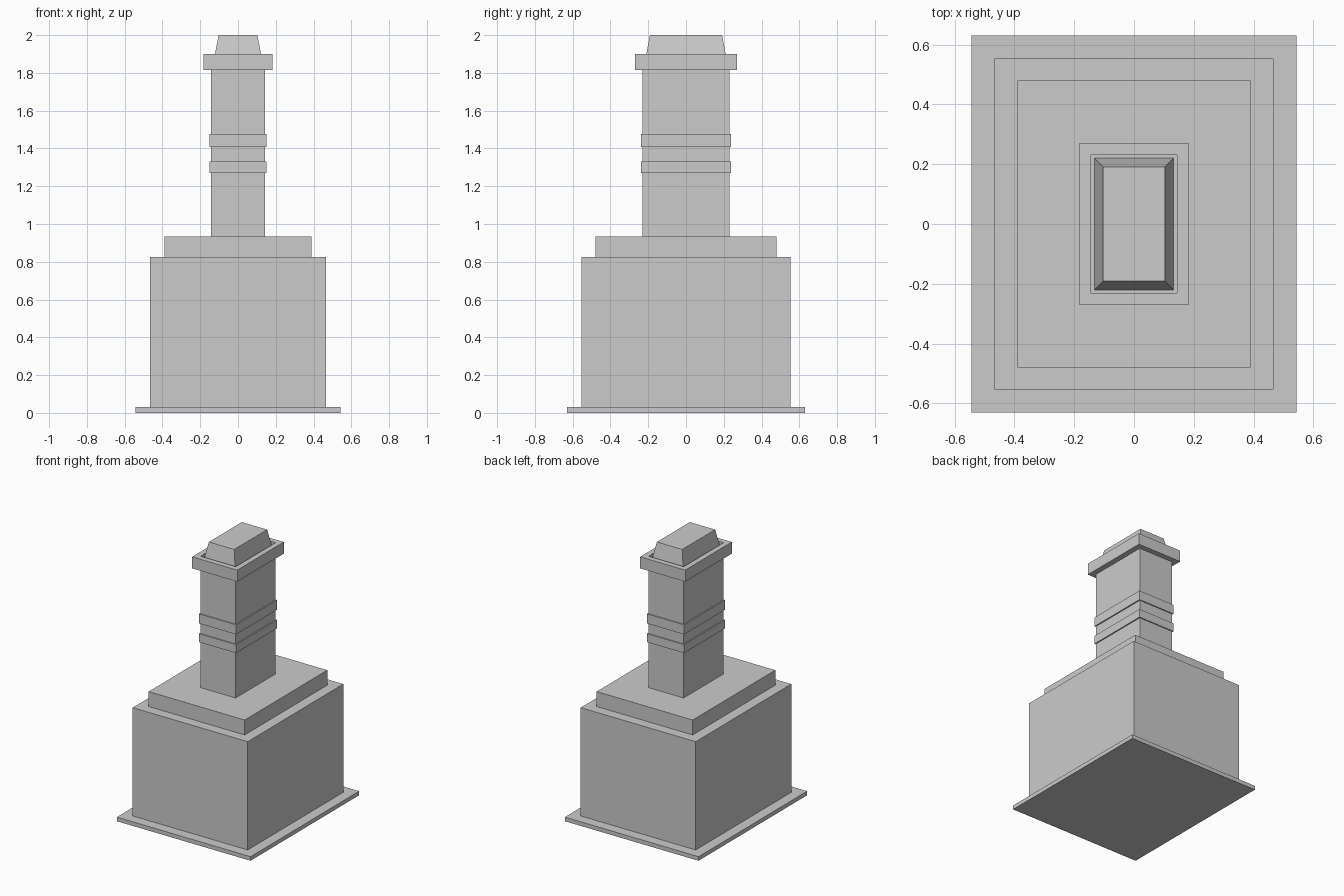
import bpy, bmesh

if "Cube" in bpy.data.objects:
    bpy.data.objects.remove(bpy.data.objects["Cube"])


def slab(name, hx, hy, z0, z1, top=None, rim=None):
    """Rectangular block; top = half sizes of a tapered top, rim = (width, depth) of a recess."""
    tx, ty = top or (hx, hy)
    corners = [(-1, -1), (1, -1), (1, 1), (-1, 1)]
    bm = bmesh.new()
    low = [bm.verts.new((sx * hx, sy * hy, z0)) for sx, sy in corners]
    high = [bm.verts.new((sx * tx, sy * ty, z1)) for sx, sy in corners]
    bm.faces.new(low[::-1])
    lid = bm.faces.new(high)
    for i in range(4):
        j = (i + 1) % 4
        bm.faces.new((low[i], low[j], high[j], high[i]))
    bm.normal_update()
    if rim:
        width, depth = rim
        # Flat rim, then a straight-walled recess inside it
        bmesh.ops.inset_region(bm, faces=[lid], thickness=width, use_even_offset=True)
        bmesh.ops.inset_region(bm, faces=[lid], thickness=0)
        for v in lid.verts:
            v.co.z -= depth
    bmesh.ops.recalc_face_normals(bm, faces=bm.faces[:])
    mesh = bpy.data.meshes.new(name)
    bm.to_mesh(mesh)
    bm.free()
    obj = bpy.data.objects.new(name, mesh)
    bpy.context.collection.objects.link(obj)
    return obj


# Stepped base
slab("ground_plinth", 0.543, 0.63, 0.0, 0.03)
slab("base_block", 0.467, 0.554, 0.03, 0.825)
slab("shoulder_step", 0.39, 0.479, 0.825, 0.935)

# Chimney shaft with two raised bands
slab("shaft", 0.142, 0.23, 0.935, 1.815)
for name, z0, z1 in (("lower_band", 1.27, 1.332), ("upper_band", 1.407, 1.477)):
    slab(name, 0.151, 0.238, z0, z1)

# Recessed cap and tapered top sitting in it
slab("cap_rim", 0.183, 0.27, 1.815, 1.9, rim=(0.04, 0.055))
slab("tapered_top", 0.132, 0.22, 1.845, 2.0, top=(0.103, 0.191))
